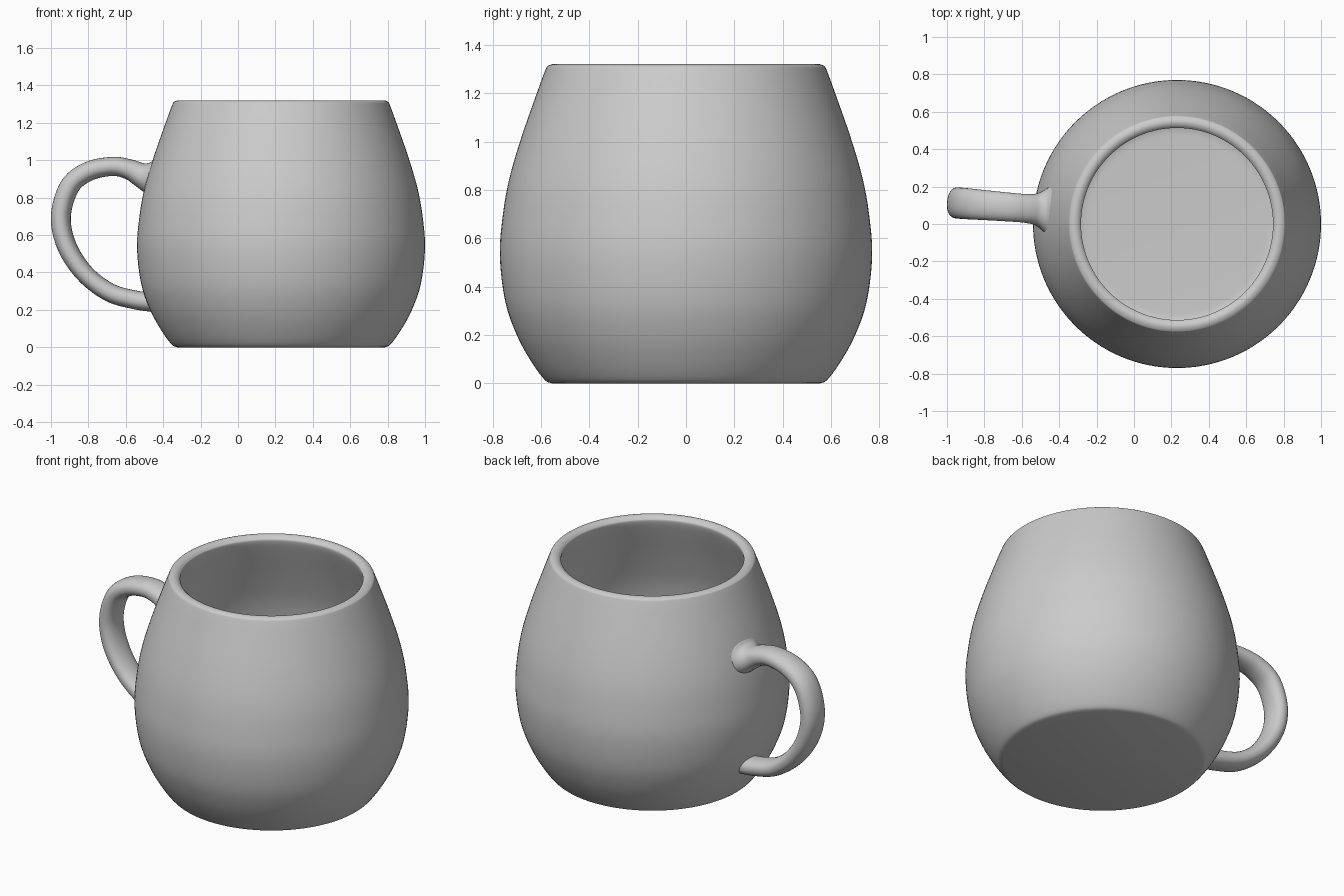
import bpy, bmesh
from math import sin, cos, pi, copysign, radians
from mathutils import Vector

if "Cube" in bpy.data.objects:
    bpy.data.objects.remove(bpy.data.objects["Cube"])

CX = 0.23  # axis of the cup


def smooth_path(points, steps):
    """Catmull-Rom interpolation through points of any dimension."""
    pts = [Vector(p) for p in points]
    pts = [2 * pts[0] - pts[1]] + pts + [2 * pts[-1] - pts[-2]]
    out = []
    for a, b, c, d in zip(pts, pts[1:], pts[2:], pts[3:]):
        for i in range(steps):
            t = i / steps
            out.append(0.5 * (2 * b + (c - a) * t + (2 * a - 5 * b + 4 * c - d) * t * t
                              + (3 * b - a - 3 * c + d) * t ** 3))
    return out + [pts[-2]]


def skin_rings(name, rings):
    """Bridge closed rings of points and cap both ends."""
    bm = bmesh.new()
    loops = [[bm.verts.new(p) for p in ring] for ring in rings]
    n = len(loops[0])
    for a, b in zip(loops, loops[1:]):
        for i in range(n):
            j = (i + 1) % n
            bm.faces.new((a[i], a[j], b[j], b[i]))
    bm.faces.new(loops[0])
    bm.faces.new(loops[-1])
    bmesh.ops.recalc_face_normals(bm, faces=bm.faces)
    mesh = bpy.data.meshes.new(name)
    bm.to_mesh(mesh)
    bm.free()
    obj = bpy.data.objects.new(name, mesh)
    bpy.context.collection.objects.link(obj)
    bpy.ops.object.select_all(action='DESELECT')
    obj.select_set(True)
    bpy.context.view_layer.objects.active = obj
    bpy.ops.object.shade_smooth_by_angle(angle=radians(40))
    return obj


# Cup: outer wall, rounded rim, inner wall, floor
outer = [(0.555, 0.0), (0.585, 0.015), (0.64, 0.09), (0.70, 0.2), (0.748, 0.34),
         (0.77, 0.53), (0.757, 0.7), (0.73, 0.85), (0.68, 1.02), (0.617, 1.2),
         (0.582, 1.295), (0.572, 1.312), (0.552, 1.32)]
inner = [(0.535, 1.318), (0.52, 1.308), (0.514, 1.29), (0.535, 1.22), (0.615, 1.0),
         (0.675, 0.8), (0.705, 0.55), (0.685, 0.35), (0.63, 0.2), (0.56, 0.1),
         (0.51, 0.07), (0.45, 0.065)]
SEG = 128
skin_rings("cup_body", [
    [(CX + r * cos(2 * pi * i / SEG), r * sin(2 * pi * i / SEG), z) for i in range(SEG)]
    for r, z in smooth_path(outer + inner, 4)])

# Handle: x, z, half thickness, half width; flares where it meets the cup at the top
path = [(-0.43, 0.905, 0.115, 0.155), (-0.475, 0.908, 0.088, 0.115),
        (-0.52, 0.922, 0.066, 0.086), (-0.58, 0.95, 0.055, 0.077),
        (-0.67, 0.967, 0.051, 0.077), (-0.80, 0.94, 0.052, 0.08),
        (-0.90, 0.86, 0.053, 0.083), (-0.947, 0.70, 0.053, 0.083),
        (-0.915, 0.54, 0.052, 0.083), (-0.82, 0.395, 0.05, 0.08),
        (-0.69, 0.295, 0.05, 0.077), (-0.56, 0.255, 0.05, 0.075),
        (-0.45, 0.24, 0.052, 0.075)]
samples = smooth_path(path, 6)
side = Vector((0.08, 1, 0)).normalized()
rings = []
for k, (x, z, thick, wide) in enumerate(samples):
    centre = Vector((x, 0.037 - 0.08 * x, z))
    a, b = samples[max(k - 1, 0)], samples[min(k + 1, len(samples) - 1)]
    tangent = Vector((b[0] - a[0], -0.08 * (b[0] - a[0]), b[1] - a[1])).normalized()
    normal = tangent.cross(side)
    ring = []
    for i in range(32):
        c, s = cos(2 * pi * i / 32), sin(2 * pi * i / 32)
        ring.append(centre + normal * thick * copysign(abs(c) ** 0.9, c)
                    + side * wide * copysign(abs(s) ** 0.9, s))
    rings.append(ring)
skin_rings("handle", rings)
